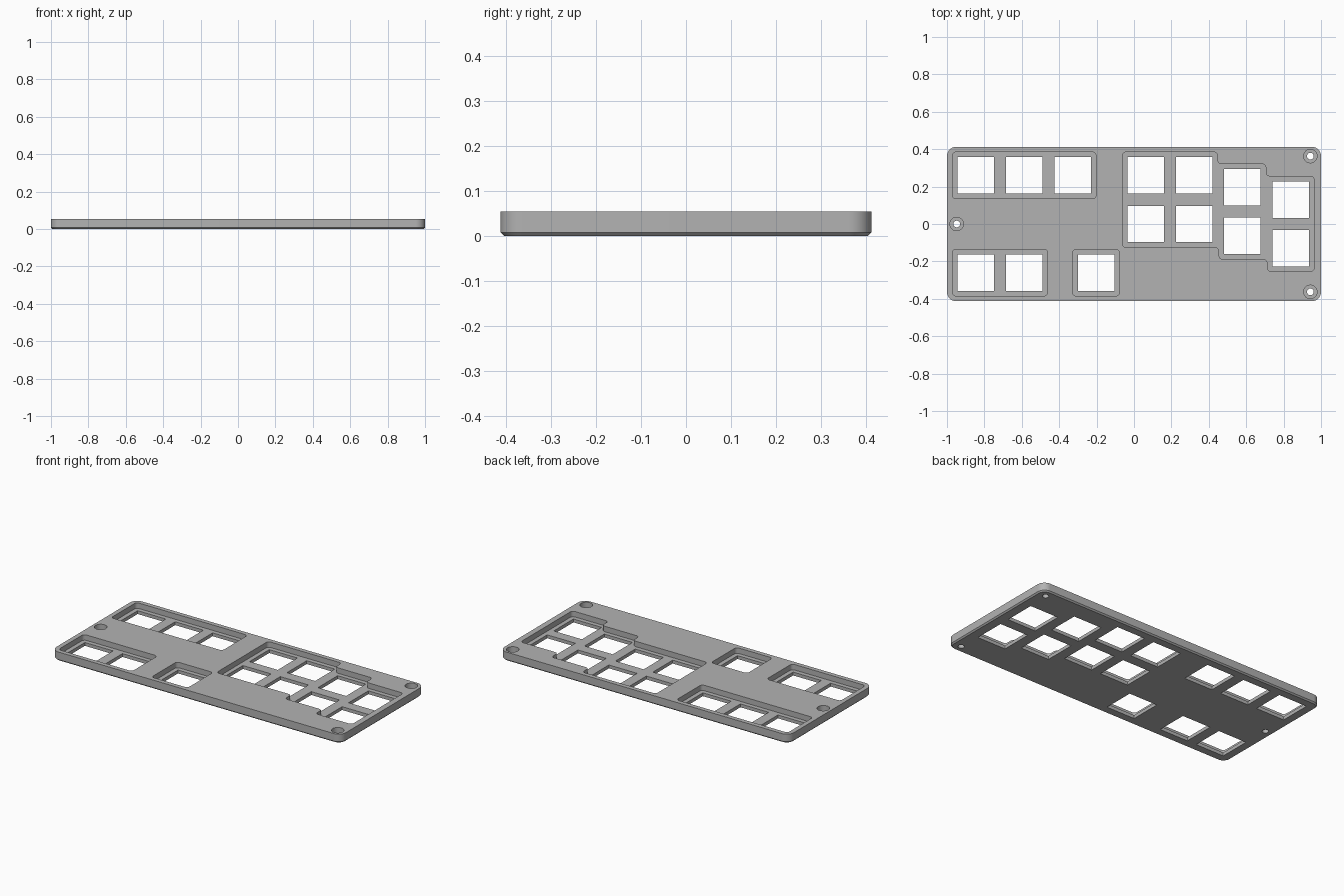
import bpy, bmesh, math
from mathutils import Vector

if "Cube" in bpy.data.objects:
    bpy.data.objects.remove(bpy.data.objects["Cube"])

TOP, FLOOR, CHAMFER = 0.055, 0.021, 0.008


def rounded(points, r, steps=8):
    """Round every corner of a counter-clockwise right-angled outline."""
    out = []
    pts = [Vector(p) for p in points]
    for i, p in enumerate(pts):
        a = (pts[i - 1] - p).normalized()
        b = (pts[(i + 1) % len(pts)] - p).normalized()
        c = p + (a + b) * r
        for k in range(steps + 1):
            t = k / steps * math.pi / 2
            out.append(c - b * r * math.cos(t) - a * r * math.sin(t))
    return out


def rect(cx, cy, hx, hy):
    return [Vector(p) for p in ((cx - hx, cy - hy), (cx + hx, cy - hy),
                                (cx + hx, cy + hy), (cx - hx, cy + hy))]


def circle(cx, cy, r, n=32):
    return [Vector((cx + r * math.cos(2 * math.pi * k / n),
                    cy + r * math.sin(2 * math.pi * k / n))) for k in range(n)]


def add_loft(bm, layers):
    """Closed solid through (outline, z) layers of equal point count."""
    rings = [[bm.verts.new((p.x, p.y, z)) for p in o] for o, z in layers]
    n = len(rings[0])
    for lo, hi in zip(rings, rings[1:]):
        for i in range(n):
            j = (i + 1) % n
            bm.faces.new((lo[i], lo[j], hi[j], hi[i]))
    bm.faces.new(rings[0][::-1])
    bm.faces.new(rings[-1])


def make_object(name, solids):
    bm = bmesh.new()
    for layers in solids:
        add_loft(bm, layers)
    bmesh.ops.recalc_face_normals(bm, faces=bm.faces[:])
    me = bpy.data.meshes.new(name)
    bm.to_mesh(me)
    bm.free()
    ob = bpy.data.objects.new(name, me)
    bpy.context.collection.objects.link(ob)
    return ob


# Plate body with rounded corners and a chamfered bottom edge
outer = rounded(rect(0, 0, 1, 0.413), 0.05, 12)
inner = rounded(rect(0, 0, 1 - CHAMFER, 0.413 - CHAMFER), 0.05 - CHAMFER, 12)
plate = make_object("switch_plate", [[(inner, 0), (outer, CHAMFER), (outer, TOP)]])
grey = bpy.data.materials.new("plain grey")
grey.diffuse_color = (0.45, 0.45, 0.45, 1)
grey.use_nodes = True
grey.node_tree.nodes["Principled BSDF"].inputs["Base Color"].default_value = grey.diffuse_color
plate.data.materials.append(grey)

# Key positions
H = 0.125            # half size of one recessed key cell
left_keys = [(-0.846, 0.26), (-0.587, 0.26), (-0.328, 0.26),
             (-0.846, -0.26), (-0.587, -0.26), (-0.203, -0.26)]
columns = [(0.063, 0.26, 0.0), (0.3215, 0.26, 0.0),
           (0.58, 0.196, -0.064), (0.8385, 0.13, -0.129)]
keys = left_keys + [(x, y) for x, hi, lo in columns for y in (hi, lo)]
screws = [(0.943, 0.363), (0.943, -0.363), (-0.948, 0.0)]

# Stepped outline around the four staggered columns
(x1, t1, b1), (x2, _, _), (x3, t3, b3), (x4, t4, b4) = columns
stepped = [(x1 - H, b1 - H), (x3 - H, b1 - H), (x3 - H, b3 - H), (x4 - H, b3 - H),
           (x4 - H, b4 - H), (x4 + H, b4 - H), (x4 + H, t4 + H), (x3 + H, t4 + H),
           (x3 + H, t3 + H), (x2 + H, t3 + H), (x2 + H, t1 + H), (x1 - H, t1 + H)]
pockets = [rect(-0.587, 0.26, 0.259 + H, H),
           rect(-0.7165, -0.26, 0.1295 + H, H),
           rect(-0.203, -0.26, H, H), stepped]

# Cutters: recesses with screw counterbores, then through holes
recesses = [rounded(p, 0.02, 6) for p in pockets] + [circle(x, y, 0.036) for x, y in screws]
holes = [rect(x, y, 0.0975, 0.0975) for x, y in keys] + [circle(x, y, 0.018) for x, y in screws]
cutters = [make_object("recess_cutter", [[(o, FLOOR), (o, 0.1)] for o in recesses]),
           make_object("hole_cutter", [[(o, -0.1), (o, 0.1)] for o in holes])]

bpy.context.view_layer.objects.active = plate
plate.select_set(True)
for cutter in cutters:
    cutter.hide_render = True
    mod = plate.modifiers.new("cut", 'BOOLEAN')
    mod.operation = 'DIFFERENCE'
    mod.solver = 'EXACT'
    mod.object = cutter
    bpy.ops.object.modifier_apply(modifier=mod.name)
for cutter in cutters:
    bpy.data.objects.remove(cutter)

bpy.ops.object.shade_smooth_by_angle(angle=math.radians(30))
